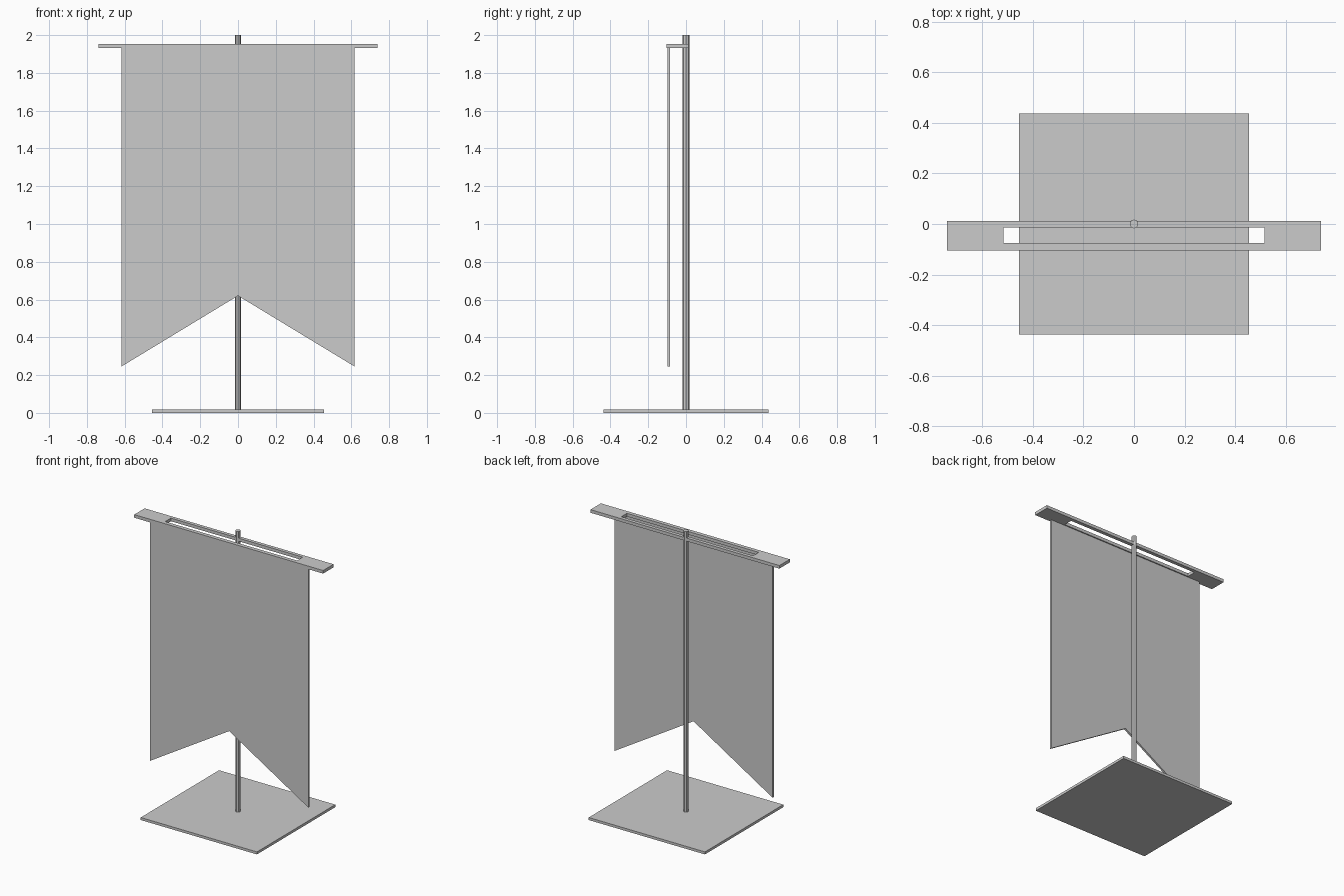
import bpy, bmesh
from mathutils import Matrix, Vector

if "Cube" in bpy.data.objects:
    bpy.data.objects.remove(bpy.data.objects["Cube"])


def finish(name, bm):
    bmesh.ops.recalc_face_normals(bm, faces=bm.faces[:])
    mesh = bpy.data.meshes.new(name)
    bm.to_mesh(mesh)
    bm.free()
    obj = bpy.data.objects.new(name, mesh)
    bpy.context.collection.objects.link(obj)
    return obj


def box(bm, x0, x1, y0, y1, z0, z1):
    size = Vector((x1 - x0, y1 - y0, z1 - z0))
    mid = Vector((x0 + x1, y0 + y1, z0 + z1)) / 2
    bmesh.ops.create_cube(bm, size=1, matrix=Matrix.Translation(mid) @ Matrix.Diagonal(size).to_4x4())


def extrude(bm, faces, vec):
    new = bmesh.ops.extrude_face_region(bm, geom=faces)["geom"]
    bmesh.ops.translate(bm, vec=vec, verts=[g for g in new if isinstance(g, bmesh.types.BMVert)])


# Flat rectangular foot plate
bm = bmesh.new()
box(bm, -0.454, 0.454, -0.437, 0.437, 0, 0.018)
finish("base_plate", bm)

# Upright pole
bm = bmesh.new()
bmesh.ops.create_cone(bm, cap_ends=True, segments=8, radius1=0.018, radius2=0.018, depth=1.985,
                      matrix=Matrix.Translation((0, 0, 1.0075)) @ Matrix.Diagonal((0.9, 1, 1, 1)))
finish("pole", bm)

# Crossbar: rectangular frame with a long slot
bm = bmesh.new()
outer = [(-0.738, -0.104), (0.738, -0.104), (0.738, 0.012), (-0.738, 0.012)]
inner = [(-0.515, -0.076), (0.515, -0.076), (0.515, -0.013), (-0.515, -0.013)]
vo, vi = ([bm.verts.new((x, y, 1.932)) for x, y in ring] for ring in (outer, inner))
faces = [bm.faces.new((vo[i], vo[(i + 1) % 4], vi[(i + 1) % 4], vi[i])) for i in range(4)]
extrude(bm, faces, (0, 0, 0.022))
finish("crossbar", bm)

# Swallow-tailed banner hanging from the front of the crossbar
bm = bmesh.new()
profile = [(-0.618, 0.245), (0, 0.62), (0.618, 0.245), (0.618, 1.935), (0, 1.935), (-0.618, 1.935)]
v = [bm.verts.new((x, -0.098, z)) for x, z in profile]
faces = [bm.faces.new((v[0], v[1], v[4], v[5])), bm.faces.new((v[1], v[2], v[3], v[4]))]
extrude(bm, faces, (0, 0.014, 0))
finish("banner", bm)
